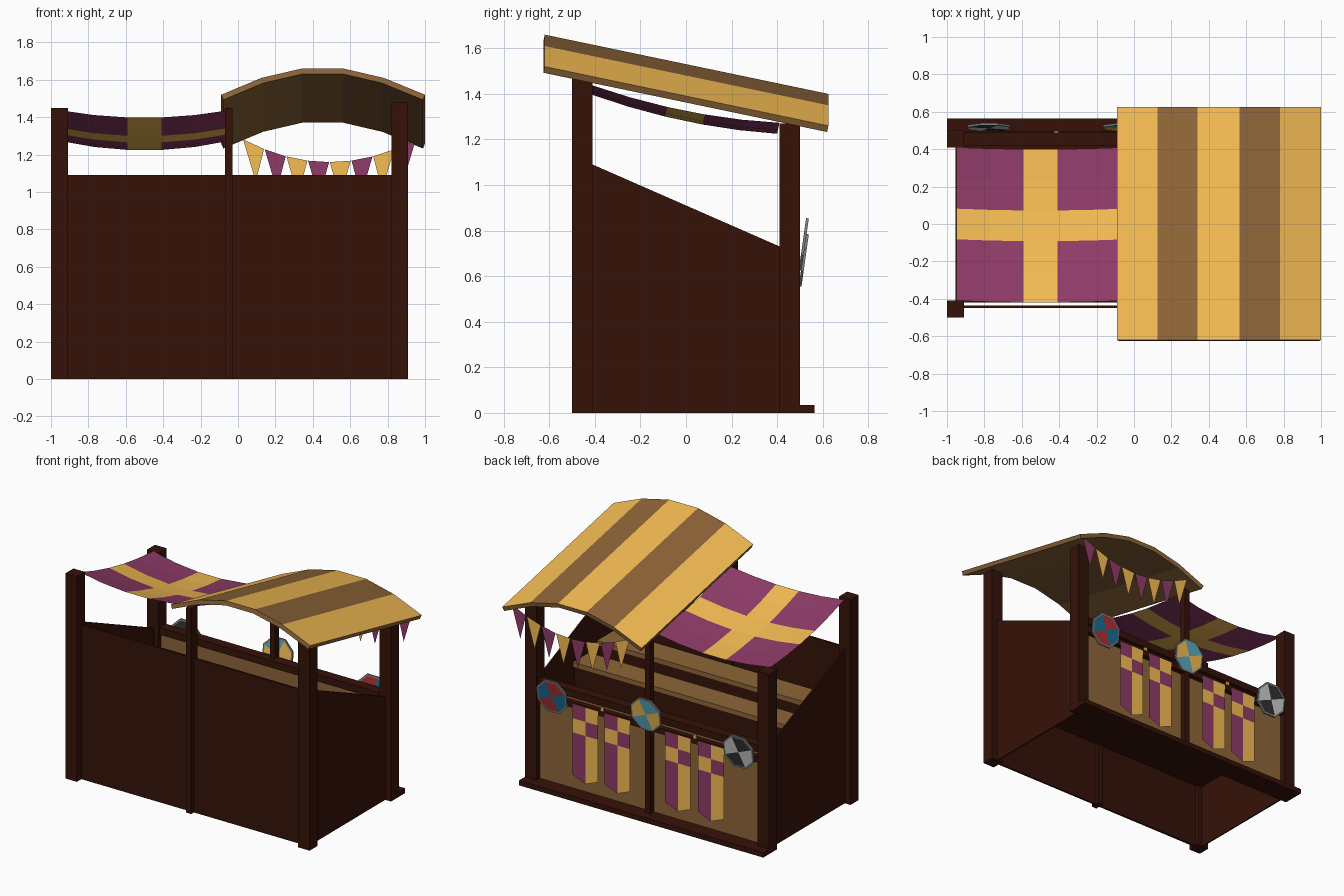
import bpy
import math
from mathutils import Matrix

if "Cube" in bpy.data.objects:
    bpy.data.objects.remove(bpy.data.objects["Cube"])


def mat(name, r, g, b):
    m = bpy.data.materials.new(name)
    m.diffuse_color = (r, g, b, 1)
    m.use_nodes = True
    m.node_tree.nodes["Principled BSDF"].inputs["Base Color"].default_value = m.diffuse_color
    return m


DARK = mat("dark_wood", .036, .006, .0025)
TAN = mat("tan_wood", .27, .13, .04)
GOLD = mat("gold_cloth", .92, .51, .09)
PURPLE = mat("purple_cloth", .28, .045, .14)
RED = mat("red_paint", .4, .03, .03)
BLUE = mat("blue_paint", .01, .15, .3)
TEAL = mat("teal_paint", .1, .4, .5)
BLACK = mat("black_paint", .03, .03, .03)
WHITE = mat("white_paint", .6, .6, .6)
STEEL = mat("steel", .2, .22, .23)


def mesh(name, verts, faces, mats, idx=None):
    me = bpy.data.meshes.new(name)
    me.from_pydata(verts, [], faces)
    for m in mats:
        me.materials.append(m)
    for p, i in zip(me.polygons, idx or [0] * len(faces)):
        p.material_index = i
    ob = bpy.data.objects.new(name, me)
    bpy.context.collection.objects.link(ob)
    return ob


def thicken(ob, t, rim=0, back=0, offset=-1):
    s = ob.modifiers.new("thickness", 'SOLIDIFY')
    s.thickness, s.offset = t, offset
    s.material_offset, s.material_offset_rim = back, rim


def box(name, x0, x1, y0, y1, z0, z1, m):
    v = [(x, y, z) for x in (x0, x1) for y in (y0, y1) for z in (z0, z1)]
    f = [(0, 1, 3, 2), (4, 6, 7, 5), (0, 4, 5, 1), (2, 3, 7, 6), (0, 2, 6, 4), (1, 5, 7, 3)]
    return mesh(name, v, f, [m])


# Corner and middle posts, tall at the front and short at the back
for side, x0, x1 in (("left", -1, -.91), ("middle", -.07, -.03), ("right", .82, .91)):
    d = .045 if side == "middle" else .09
    box(side + "_front_post", x0, x1, -.5 + (.02 if d < .09 else 0), -.41, 0,
        1.48 if side == "right" else 1.45, DARK)
    box(side + "_back_post", x0, x1, .5 - d, .5, 0, 1.27, DARK)

# Closed front wall and sloping side walls
box("front_wall", -.955, .865, -.45, -.435, 0, 1.09, DARK)
for side, x in (("left", -.95), ("right", .86)):
    w = mesh(side + "_wall", [(x, -.45, 0), (x, .43, 0), (x, .43, .722), (x, -.41, 1.09), (x, -.45, 1.09)],
             [(0, 1, 2, 3, 4)], [DARK])
    thicken(w, .01, offset=0)

# Open back: panel, rails and base plank
box("back_panel", -.93, .84, .44, .46, .03, .70, TAN)
box("top_rail", -.95, .86, .42, .49, .69, .74, DARK)
box("lower_rail", -.95, .86, .45, .495, .62, .66, DARK)
box("base_plank", -1, .91, .41, .565, 0, .035, DARK)

# Seating on a raised floor
box("floor", -.94, .85, -.42, .44, .46, .50, DARK)
for i, (y0, y1, z) in enumerate(((-.41, -.22, .74), (-.13, .05, .69))):
    box(f"bench_seat_{i}", -.94, .85, y0, y1, z - .035, z, TAN)
    box(f"bench_riser_{i}", -.94, .85, y1 - .05, y1 - .02, .5, z - .03, DARK)

# Sagging cloth awning with a cross
n = 5
verts, faces, idx = [], [], []
for j in range(n + 1):
    for i in range(n + 1):
        u, v = 2 * i / n - 1, 2 * j / n - 1
        z = 1.355 - .082 * v - (.045 + .005 * v) * (1 - u * u) - .03 * (1 - v * v)
        verts.append((-.5 + .45 * u, .41 * v - .01 * (1 - u * u), z))
for j in range(n):
    for i in range(n):
        a = j * (n + 1) + i
        faces.append((a, a + 1, a + n + 2, a + n + 1))
        idx.append(1 if i == 2 or j == 2 else 0)
mesh("cloth_awning", verts, faces, [PURPLE, GOLD], idx)

# Arched, striped roof sloping to the back
arc = [(-.09, 1.52), (.125, 1.61), (.34, 1.66), (.565, 1.66), (.78, 1.61), (1, 1.52)]
verts = [(x, y, z - .26 * (y + .62) / 1.245) for y in (-.62, .625) for x, z in arc]
faces = [(i, i + 1, i + 7, i + 6) for i in range(5)]
roof = mesh("arched_roof", verts, faces, [GOLD, TAN, TAN], [0, 1, 0, 1, 0])
thicken(roof, .03, rim=1, back=1)

# Pennant string under the back edge of the roof, flat cloth
for k in range(8):
    x = .083 + .116 * k
    top = [(xx, .59, 1.16 + .12 * ((xx - .49) / .46) ** 2) for xx in (x - .056, x + .056)]
    tip = (x + .03 * (.49 - x), .59, (top[0][2] + top[1][2]) / 2 - .2)
    mesh(f"pennant_{k}", top + [tip], [(0, 1, 2)], [PURPLE if k % 2 else GOLD])

# Quartered hanging banners, flat cloth
for k, x in enumerate((.437, .187, -.285, -.545)):
    verts, faces, idx = [], [], []
    for r, z in enumerate((.65, .55, .45, .15)):
        for c in range(3):
            verts.append((x + .1 * (1 - c), .499, z - (.04 if r == 3 and c == 1 else 0)))
    for r in range(3):
        for c in range(2):
            a = r * 3 + c
            faces.append((a, a + 3, a + 4, a + 1))
            idx.append((r + c) % 2)
    mesh(f"banner_{k}", verts, faces, [PURPLE, GOLD], idx)

# Gold knobs between each pair of banners
for k, x in enumerate((.31, -.415)):
    box(f"rail_knob_{k}", x - .012, x + .012, .485, .498, .66, .685, GOLD)

# Flat eight-sided shields, painted on both sides, leaning off the rail
for k, (x, z, ma, mb) in enumerate(((.685, .67, RED, BLUE), (-.05, .74, TEAL, GOLD), (-.775, .67, BLACK, WHITE))):
    verts, faces, idx = [], [], []
    for r, h in ((.112, .006), (.125, .006), (.125, -.006), (.112, -.006)):
        for i in range(8):
            a = math.radians(22.5 + 45 * i)
            verts.append((r * math.cos(a), r * math.sin(a), h))
    verts += [(0, 0, .006), (0, 0, -.006)]
    for i in range(8):
        j = (i + 1) % 8
        faces += [(32, i, j), (33, 24 + j, 24 + i)]
        idx += [i // 2 % 2] * 2
        for s in (0, 8, 16):
            faces.append((s + i, s + 8 + i, s + 8 + j, s + j))
            idx.append(2)
    ob = mesh(f"shield_{k}", verts, faces, [ma, mb, STEEL], idx)
    ob.matrix_world = Matrix.Translation((x, .517, z)) @ Matrix.Rotation(math.radians(180), 4, 'Z') \
        @ Matrix.Rotation(math.radians(98), 4, 'X')
